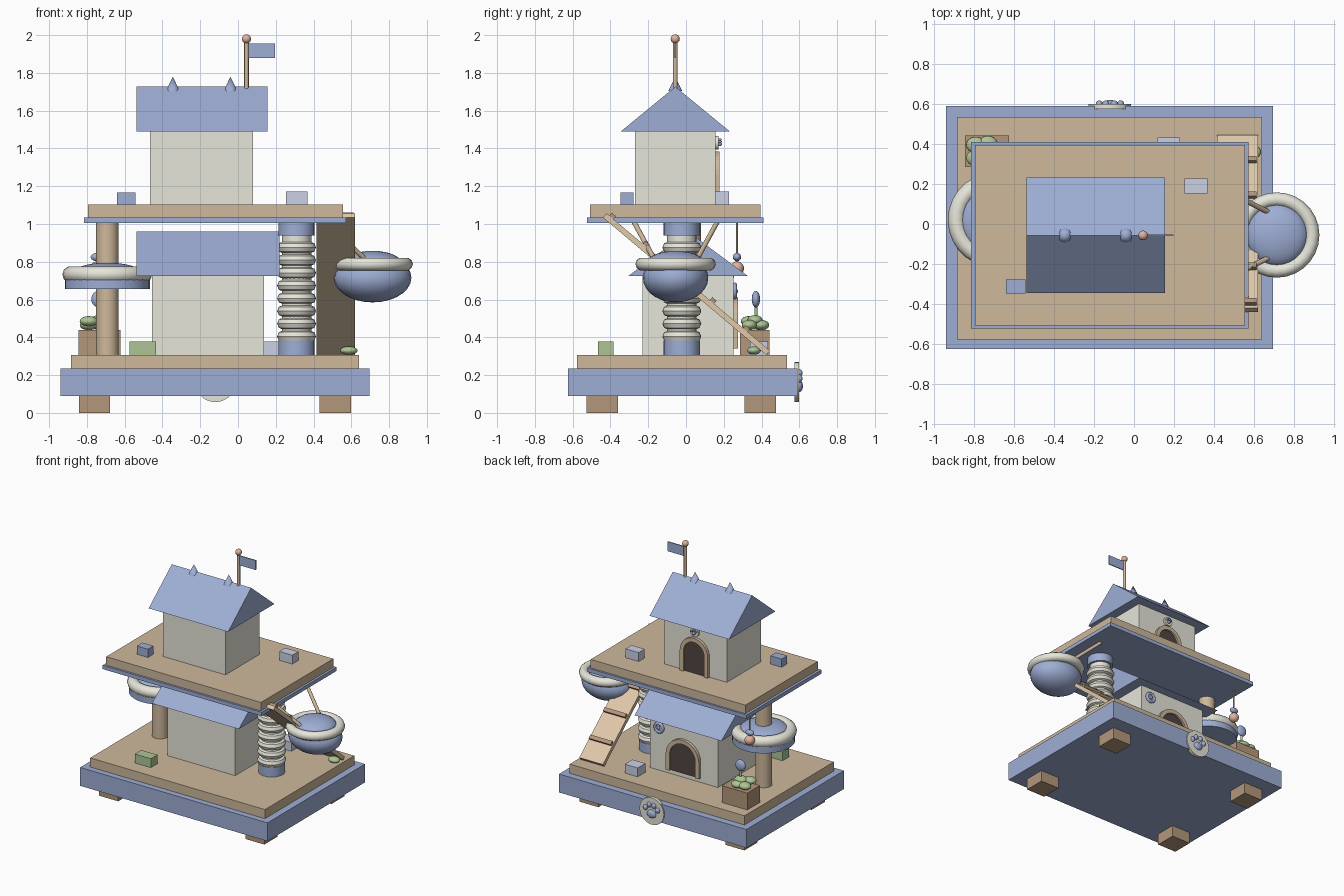
import bpy, bmesh
from math import pi, sin, cos
from mathutils import Vector, Matrix

if "Cube" in bpy.data.objects:
    bpy.data.objects.remove(bpy.data.objects["Cube"])

COLORS = dict(blue=(.34, .42, .66), wood=(.62, .48, .33), brown=(.45, .31, .2), tan=(.74, .58, .4),
              ivory=(.8, .79, .7), green=(.42, .56, .3), dark=(.08, .06, .05),
              pink=(.75, .45, .34), pale=(.6, .64, .78))
MATS = {}
for key, c in COLORS.items():
    MATS[key] = bpy.data.materials.new(key)
    MATS[key].diffuse_color = (*c, 1)


def finish(o, name, col, smooth=False):
    o.name = name
    o.data.materials.append(MATS[col])
    if smooth:
        bpy.ops.object.select_all(action='DESELECT')
        o.select_set(True)
        bpy.context.view_layer.objects.active = o
        bpy.ops.object.shade_smooth_by_angle(angle=0.7)
    return o


def box(name, col, x0, x1, y0, y1, z0, z1):
    bpy.ops.mesh.primitive_cube_add(size=1, location=((x0 + x1) / 2, (y0 + y1) / 2, (z0 + z1) / 2))
    o = bpy.context.object
    o.scale = (x1 - x0, y1 - y0, z1 - z0)
    return finish(o, name, col)


def rod(name, col, a, b, r, r2=None, n=20):
    a, b = Vector(a), Vector(b)
    d = b - a
    bpy.ops.mesh.primitive_cone_add(vertices=n, radius1=r, radius2=r if r2 is None else r2,
                                    depth=d.length, location=(a + b) / 2)
    o = bpy.context.object
    o.rotation_euler = d.to_track_quat('Z', 'Y').to_euler()
    return finish(o, name, col, True)


def ball(name, col, loc, r):
    bpy.ops.mesh.primitive_uv_sphere_add(segments=24, ring_count=14, radius=1, location=loc)
    o = bpy.context.object
    o.scale = r if isinstance(r, tuple) else (r, r, r)
    return finish(o, name, col, True)


def ring(name, col, loc, R, r, rot=(0, 0, 0), minor=10):
    bpy.ops.mesh.primitive_torus_add(major_segments=28, minor_segments=minor, location=loc,
                                     rotation=rot, major_radius=R, minor_radius=r)
    return finish(bpy.context.object, name, col, True)


def prism(name, col, pts, push):
    """Flat outline extruded along a vector."""
    bm = bmesh.new()
    f = bm.faces.new([bm.verts.new(p) for p in pts])
    ext = bmesh.ops.extrude_face_region(bm, geom=[f], use_keep_orig=True)
    bmesh.ops.translate(bm, vec=push, verts=[v for v in ext['geom'] if isinstance(v, bmesh.types.BMVert)])
    bmesh.ops.recalc_face_normals(bm, faces=bm.faces)
    me = bpy.data.meshes.new(name)
    bm.to_mesh(me)
    bm.free()
    o = bpy.data.objects.new(name, me)
    bpy.context.collection.objects.link(o)
    return finish(o, name, col)


def roof(name, x0, x1, y0, y1, z0, z1):
    prism(name, 'blue', [(x0, y0, z0), (x0, y1, z0), (x0, (y0 + y1) / 2, z1)], (x1 - x0, 0, 0))


def arch(cx, y, z0, z1, w):
    top = [(cx + w * cos(pi * i / 14), y, z1 - w + w * sin(pi * i / 14)) for i in range(15)]
    return [(cx + w, y, z0)] + top + [(cx - w, y, z0)]


def door(name, cx, y, z0, z1, w):
    t = .032
    prism(name + '_frame', 'wood', arch(cx, y, z0, z1, w) + arch(cx, y, z0, z1 - t, w - t)[::-1], (0, .025, 0))
    prism(name + '_opening', 'dark', arch(cx, y, z0, z1 - t, w - t), (0, .01, 0))


def paw(name, x, y, z, s):
    """Round badge facing +y with one pad and four toes."""
    rod(name + '_disc', 'ivory', (x, y - .012, z), (x, y + .012, z), s, n=28)
    ball(name + '_pad', 'blue', (x, y + .012, z - s * .2), (s * .36, .02, s * .3))
    for dx, dz in ((-.5, .18), (-.2, .45), (.2, .45), (.5, .18)):
        ball(name + '_toe', 'blue', (x + dx * s, y + .012, z + dz * s), (s * .17, .018, s * .2))


# Base, feet and decks
box('base_slab', 'blue', -.94, .695, -.625, .59, .09, .235)
box('lower_deck', 'wood', -.885, .64, -.578, .535, .235, .307)
for x in (-.76, .515):
    for y in (-.443, .393):
        box('foot', 'brown', x - .083, x + .083, y - .083, y + .083, 0, .09)
box('upper_trim', 'blue', -.815, .573, -.523, .41, 1.005, 1.035)
box('upper_deck', 'wood', -.795, .555, -.507, .395, 1.035, 1.102)
paw('base_badge', -.12, .587, .163, .106)

# Houses
box('lower_house', 'ivory', -.455, .137, -.23, .252, .307, .73)
roof('lower_roof', -.538, .22, -.305, .327, .725, .96)
door('lower_door', -.16, .25, .34, .61, .145)
ring('window_rim', 'blue', (.055, .258, .645), .033, .012, (pi / 2, 0, 0))
rod('window_plate', 'pale', (.055, .25, .645), (.055, .262, .645), .033)
ball('window_knob', 'blue', (.055, .264, .645), .012)
box('upper_house', 'ivory', -.465, .08, -.27, .155, 1.102, 1.495)
roof('upper_roof', -.538, .155, -.345, .232, 1.49, 1.727)
door('upper_door', -.192, .153, 1.102, 1.385, .122)
paw('house_badge', -.192, .16, 1.43, .036)

# Roof ears and flag
for x in (-.345, -.04):
    rod('roof_ear', 'blue', (x, -.057, 1.705), (x, -.057, 1.78), .036, 0, 12)
rod('flag_pole', 'wood', (.045, -.057, 1.71), (.045, -.057, 1.97), .012, n=12)
ball('pole_finial', 'pink', (.045, -.057, 1.98), .024)
box('flag', 'blue', .052, .197, -.061, -.053, 1.88, 1.955)

# Scratching column with rope rings
cx, cy = .31, -.022
rod('column_core', 'ivory', (cx, cy, .307), (cx, cy, 1.005), .078)
rod('column_foot', 'blue', (cx, cy, .307), (cx, cy, .382), .096)
rod('column_cap', 'blue', (cx, cy, .94), (cx, cy, 1.005), .096)
for i in range(8):
    ring('rope_ring', 'ivory', (cx, cy, .405 + i * .0673), .072, .031, minor=8)

# Post with round perch
px, py = -.692, .02
rod('perch_post', 'wood', (px, py, .307), (px, py, 1.005), .06)
rod('perch_plate', 'blue', (px, py, .655), (px, py, .715), .225, n=32)
ring('perch_rim', 'ivory', (px, py, .733), .195, .043)
ball('perch_cushion', 'blue', (px, py, .745), (.175, .175, .05))

# Hanging bowl with support rods
bx, by = .713, -.055
ball('bowl', 'blue', (bx, by, .715), (.205, .173, .13))
ball('bowl_cushion', 'blue', (bx, by, .79), (.155, .155, .068))
ring('bowl_rim', 'ivory', (bx, by, .788), .178, .035)
for s in (-1, 1):
    rod('bowl_strut', 'wood', (.70, by + s * .1, .79), (.46, by + s * .22, 1.01), .013, n=12)

# Ramp with rungs
a, b = Vector((.517, .435, .318)), Vector((.517, -.43, 1.045))
d = b - a
rot = Matrix((Vector((1, 0, 0)), d.normalized(), Vector((1, 0, 0)).cross(d.normalized()))).transposed()
up = rot.col[2] if rot.col[2].z > 0 else -rot.col[2]


def slanted(name, loc, size, col):
    bpy.ops.mesh.primitive_cube_add(size=1, location=loc)
    o = bpy.context.object
    o.scale = size
    o.rotation_euler = rot.to_euler()
    finish(o, name, col)


slanted('ramp', (a + b) / 2, (.205, d.length, .03), 'tan')
for i in range(5):
    slanted('ramp_rung', a + d * (.15 + i * .205) + up * .024, (.19, .03, .022), 'brown')

# Small blocks on both decks
box('green_block', 'green', -.575, -.435, -.465, -.383, .307, .377)
box('lower_pale_block', 'pale', .118, .23, .338, .433, .307, .377)
box('upper_blue_block', 'blue', -.64, -.543, -.347, -.278, 1.102, 1.167)
box('upper_pale_block', 'pale', .253, .367, .153, .228, 1.102, 1.172)

# Planter, flower and ground leaf
box('planter', 'brown', -.845, -.623, .285, .443, .307, .44)
for x, y, z in ((-.79, .33, .485), (-.73, .40, .465), (-.70, .335, .465), (-.79, .395, .465), (-.735, .365, .49)):
    ball('plant_leaf', 'green', (x, y, z), (.048, .04, .027))
rod('flower_stem', 'green', (-.735, .37, .44), (-.735, .37, .59), .008, n=10)
ball('flower_head', 'blue', (-.735, .37, .602), (.042, .022, .044))
ball('ground_leaf', 'green', (.587, .36, .33), (.046, .036, .022))

# Hanging toy
rod('toy_string', 'wood', (-.745, .27, .77), (-.745, .27, 1.01), .006, n=8)
ball('toy_bead', 'blue', (-.745, .27, .825), (.035, .022, .022))
ball('toy_ball', 'pink', (-.745, .27, .765), .037)

for m in bpy.data.materials:
    if m.users and not m.is_grease_pencil:
        m.use_nodes = True
        m.node_tree.nodes["Principled BSDF"].inputs["Base Color"].default_value = m.diffuse_color
